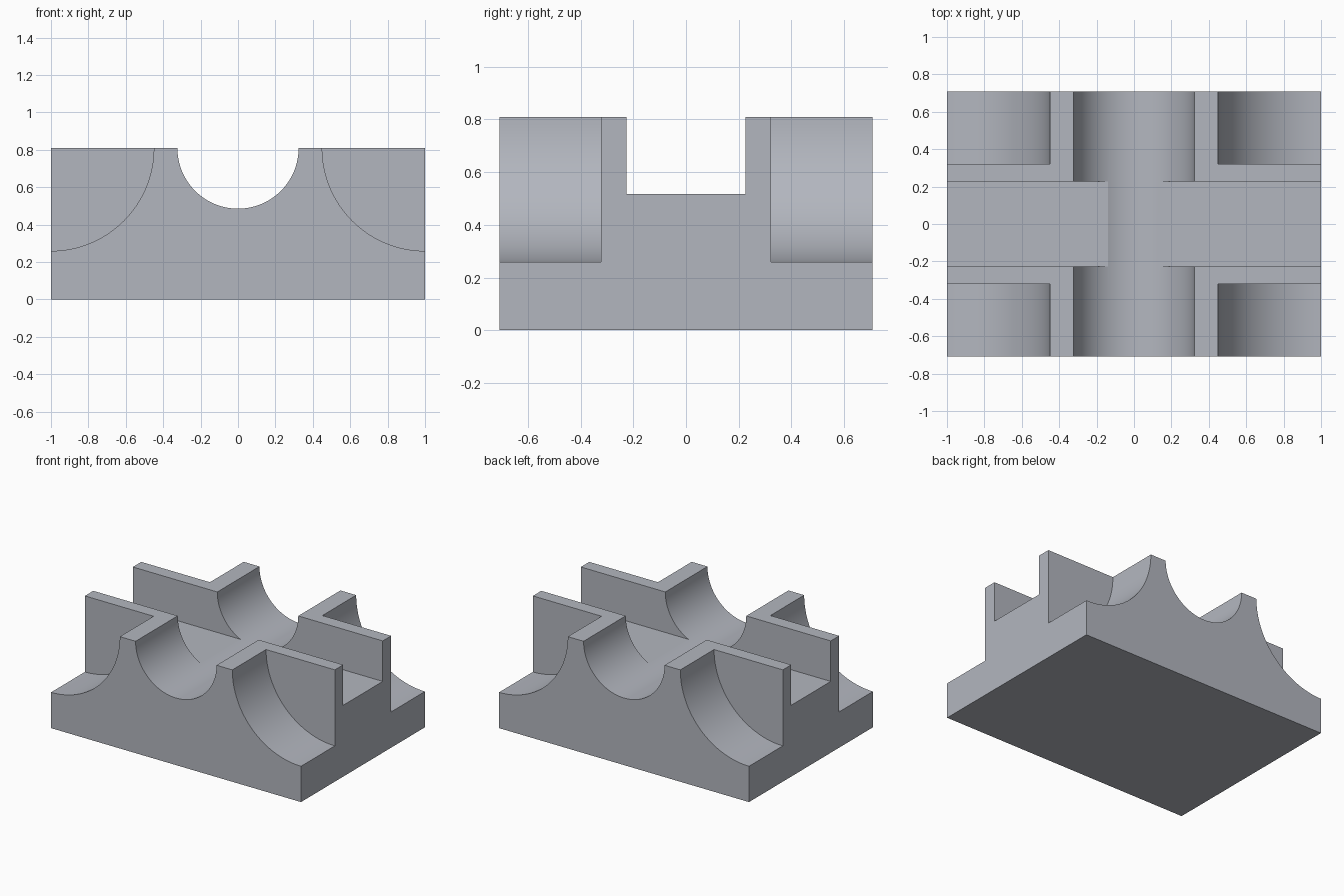
import bpy
from math import pi

if "Cube" in bpy.data.objects:
    bpy.data.objects.remove(bpy.data.objects["Cube"])

W, D, H = 2.0, 1.416, 0.809      # overall block size
GROOVE_R = 0.324                 # round channel running front to back
COVE_R, COVE_Y = 0.55, 0.322     # corner scoops and where they stop
SLOT_W, SLOT_Z = 0.452, 0.516    # square channel running side to side


def box(name, size, center):
    bpy.ops.mesh.primitive_cube_add(size=1, location=center)
    ob = bpy.context.object
    ob.name = name
    ob.scale = size
    bpy.ops.object.transform_apply(location=True, rotation=True, scale=True)
    return ob


def cylinder_y(name, radius, x, y0, y1):
    bpy.ops.mesh.primitive_cylinder_add(
        vertices=128, radius=radius, depth=abs(y1 - y0),
        location=(x, (y0 + y1) / 2, H), rotation=(pi / 2, 0, 0))
    ob = bpy.context.object
    ob.name = name
    bpy.ops.object.transform_apply(location=True, rotation=True, scale=True)
    return ob


def cut(target, cutter):
    mod = target.modifiers.new(cutter.name, 'BOOLEAN')
    mod.operation = 'DIFFERENCE'
    mod.solver = 'EXACT'
    mod.object = cutter
    bpy.context.view_layer.objects.active = target
    bpy.ops.object.modifier_apply(modifier=mod.name)
    bpy.data.objects.remove(cutter)


# Solid block
block = box("cradle_block", (W, D, H), (0, 0, H / 2))

# Round channel and square cross channel
cut(block, cylinder_y("round_channel", GROOVE_R, 0, -1, 1))
cut(block, box("cross_channel", (W + 0.4, SLOT_W, 1), (0, 0, SLOT_Z + 0.5)))

# Quarter-round scoops at the four corners
for sx in (-1, 1):
    for sy in (-1, 1):
        cut(block, cylinder_y("corner_scoop", COVE_R, sx * W / 2, sy * COVE_Y, sy))

# Blue-grey material
steel = bpy.data.materials.new("blue_grey")
steel.diffuse_color = (0.45, 0.47, 0.52, 1)
steel.use_nodes = True
steel.node_tree.nodes["Principled BSDF"].inputs["Base Color"].default_value = steel.diffuse_color
block.data.materials.clear()
block.data.materials.append(steel)

# Smooth curves, crisp edges
bpy.ops.object.select_all(action='DESELECT')
block.select_set(True)
bpy.context.view_layer.objects.active = block
bpy.ops.object.shade_smooth_by_angle(angle=pi / 9)
